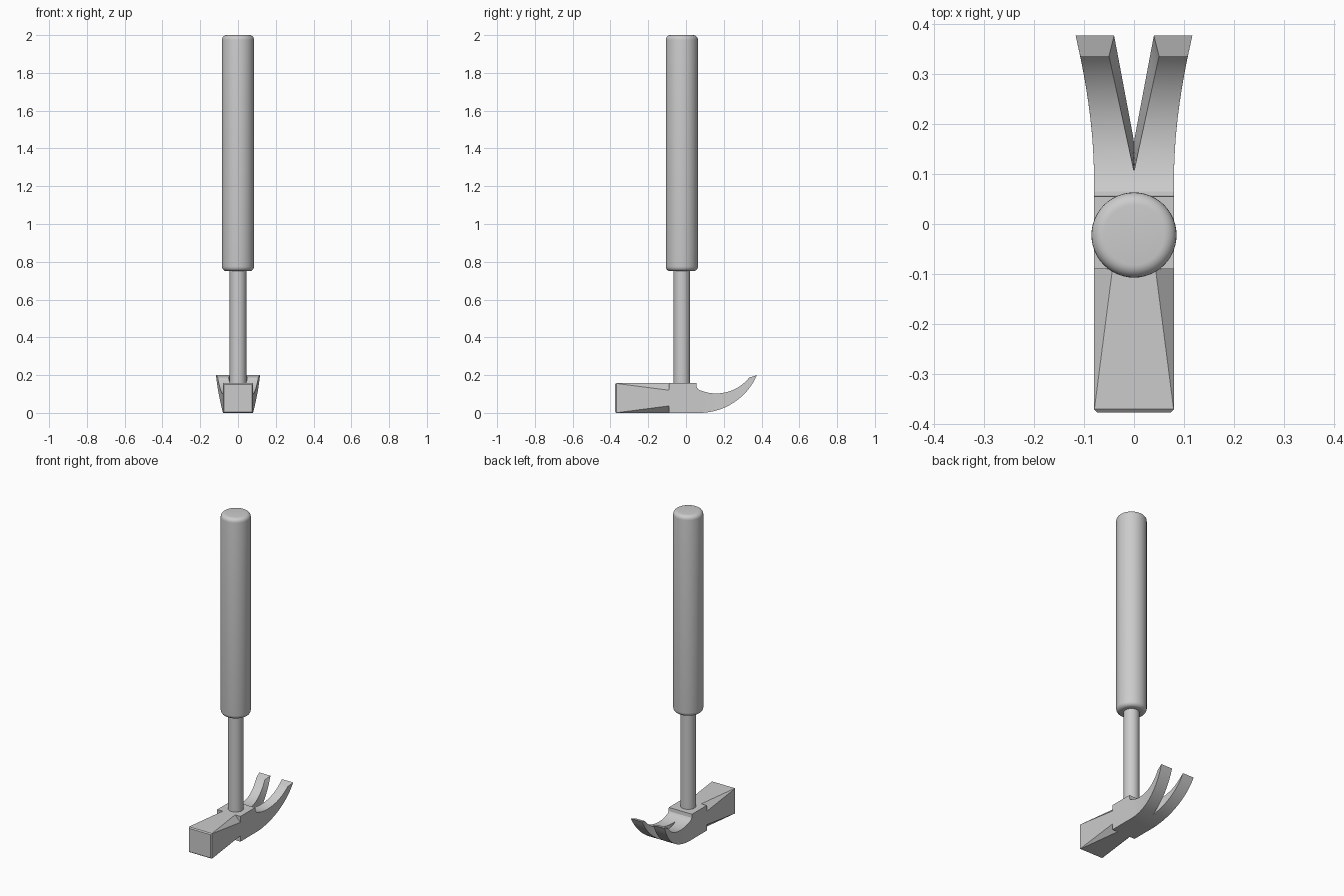
import bpy, bmesh, math
from math import sin, cos, pi, radians

cube = bpy.data.objects.get("Cube")
if cube:
    bpy.data.objects.remove(cube, do_unlink=True)

grey = bpy.data.materials.new("light grey")
grey.use_nodes = True
COLOUR = (0.6, 0.6, 0.6, 1)
grey.diffuse_color = COLOUR
grey.node_tree.nodes["Principled BSDF"].inputs["Base Color"].default_value = COLOUR

HANDLE_Y = -0.022
HALF_W, TOP = 0.08, 0.157


def loft(name, rings, closed=False, mirror=False):
    """Skin a list of matching vertex rings and cap the ends."""
    bm = bmesh.new()
    loops = [[bm.verts.new(p) for p in ring] for ring in rings]
    n = len(rings[0])
    for a, b in zip(loops, loops[1:]):
        for i in range(n):
            j = (i + 1) % n
            bm.faces.new((a[i], a[j], b[j], b[i]))
    bm.faces.new(loops[0])
    bm.faces.new(loops[-1])
    if mirror:
        geom = bmesh.ops.duplicate(bm, geom=bm.verts[:] + bm.edges[:] + bm.faces[:])["geom"]
        for v in geom:
            if isinstance(v, bmesh.types.BMVert):
                v.co.x *= -1
    bmesh.ops.recalc_face_normals(bm, faces=bm.faces[:])
    # remove the inner walls where the two halves meet
    if mirror:
        inner = [f for f in bm.faces if all(abs(v.co.x) < 1e-5 for v in f.verts)]
        bmesh.ops.delete(bm, geom=inner, context="FACES")
        bmesh.ops.remove_doubles(bm, verts=bm.verts[:], dist=1e-5)
    mesh = bpy.data.meshes.new(name)
    bm.to_mesh(mesh)
    bm.free()
    obj = bpy.data.objects.new(name, mesh)
    bpy.context.collection.objects.link(obj)
    mesh.materials.append(grey)
    bpy.ops.object.select_all(action="DESELECT")
    obj.select_set(True)
    bpy.context.view_layer.objects.active = obj
    bpy.ops.object.shade_smooth_by_angle(angle=radians(30))
    return obj


def turned(name, profile, sides=48):
    """Round part from (radius, height) pairs."""
    return loft(name, [[(r * cos(2 * pi * i / sides), HANDLE_Y + r * sin(2 * pi * i / sides), z)
                        for i in range(sides)] for r, z in profile])


def octagon(y, cut, inset=0.0):
    """Head cross-section with its four corners cut."""
    w, lo, hi = HALF_W - inset, inset, TOP - inset
    c = cut
    pts = [(w - c, lo), (w, lo + c), (w, hi - c), (w - c, hi),
           (c - w, hi), (-w, hi - c), (-w, lo + c), (c - w, lo)]
    return [(x, y, z) for x, z in pts]


# Grip with rounded rims
R, B, LOW, HIGH = 0.085, 0.025, 0.75, 2.0
arc = [i * pi / 12 for i in range(7)]
grip = [(R - B + B * sin(a), LOW + B - B * cos(a)) for a in arc]
grip += [(R - B + B * cos(a), HIGH - B + B * sin(a)) for a in arc]
turned("grip", grip)

# Shaft
turned("shaft", [(0.044, 0.1), (0.044, 0.77)], 32)

# Striking end: square face tapering to a cut-corner neck
loft("striking_end", [octagon(-0.376, 0.001, 0.006), octagon(-0.369, 0.001),
                      octagon(-0.09, 0.037)])

# Middle block holding the shaft
loft("head_block", [[(x, y, z) for x, z in ((-HALF_W, 0), (HALF_W, 0), (HALF_W, t), (-HALF_W, t))]
                    for y, t in ((-0.09, TOP), (0.055, TOP), (0.057, 0.135), (0.065, 0.124))])


# Curved claw, split by a V notch whose walls slope inwards
def outer(y):
    return HALF_W + 0.037 * (max(0, y - 0.1) / 0.278) ** 1.8


def station(yt, yb):
    zt = 0.327 - math.sqrt(0.224 ** 2 - (yt - 0.16) ** 2)
    zb = 0.334 - math.sqrt(0.334 ** 2 - (yb - 0.07) ** 2)
    nt = max(0, 0.217 * (yt - 0.105))
    nb = max(0, 0.188 * (yb - 0.165))
    return [(nt, yt, zt), (outer(yt), yt, zt), (outer(yb), yb, zb), (nb, yb, zb)]


STEPS = 27
claw = [station(0.065 + 0.27 * i / STEPS, 0.065 + 0.311 * i / STEPS) for i in range(STEPS + 1)]
loft("claw", claw, mirror=True)
